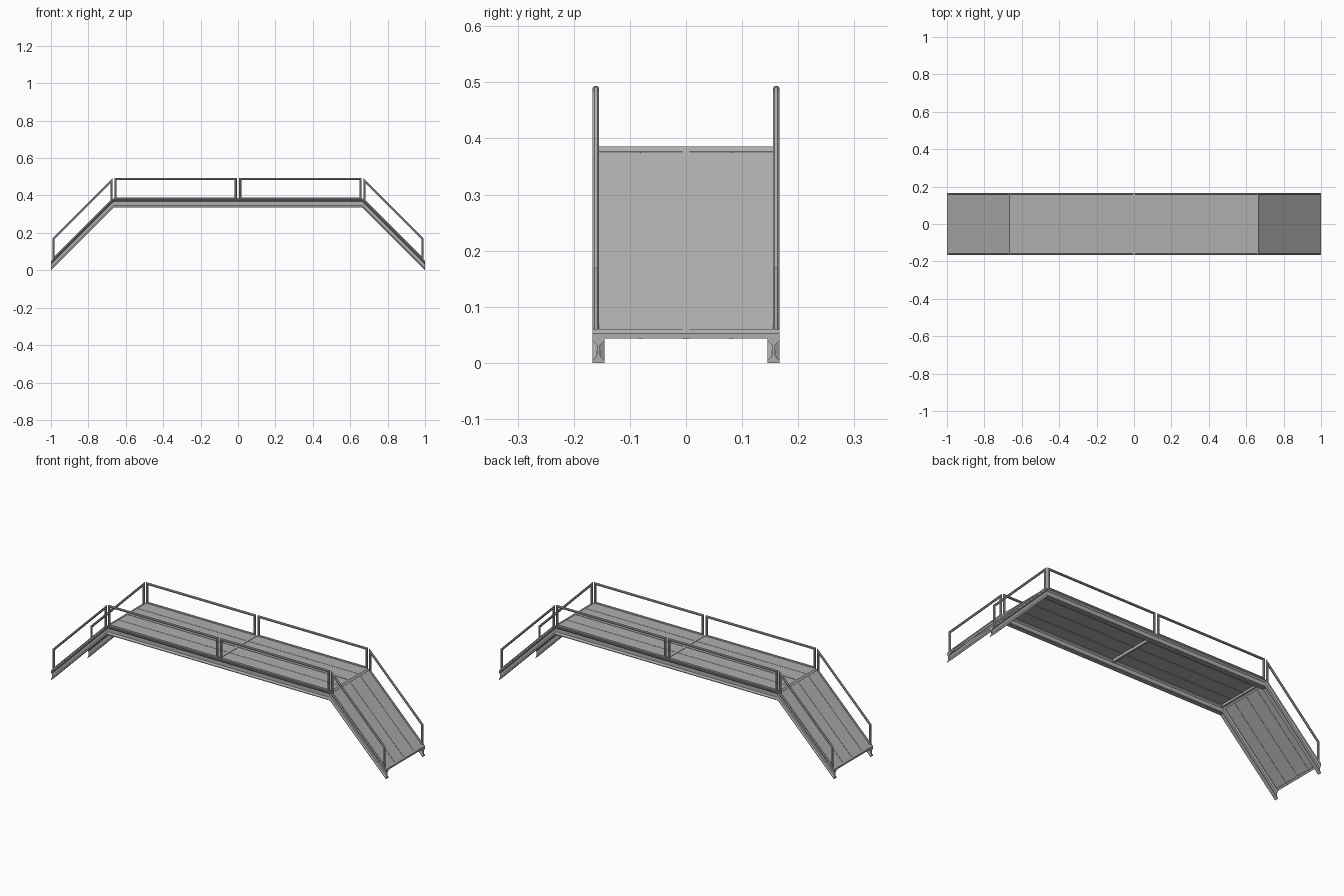
import bpy, bmesh, math
from mathutils import Vector

if "Cube" in bpy.data.objects:
    bpy.data.objects.remove(bpy.data.objects["Cube"])

BEND, RISE = 0.665, 0.335
PATH = [(-1, 0), (-BEND, RISE), (BEND, RISE), (1, 0)]   # bridge line in x, z

steel = bpy.data.materials.new("dark_steel")
steel.diffuse_color = (0.43, 0.43, 0.43, 1)
steel.use_nodes = True
steel.node_tree.nodes["Principled BSDF"].inputs["Base Color"].default_value = steel.diffuse_color


def finish(name, bm):
    bmesh.ops.recalc_face_normals(bm, faces=bm.faces)
    me = bpy.data.meshes.new(name)
    bm.to_mesh(me)
    bm.free()
    me.materials.append(steel)
    ob = bpy.data.objects.new(name, me)
    bpy.context.collection.objects.link(ob)
    return ob


def loft(name, rings, closed=False):
    bm = bmesh.new()
    vs = [[bm.verts.new(p) for p in r] for r in rings]
    n, m = len(vs[0]), len(vs)
    for i in range(m if closed else m - 1):
        a, b = vs[i], vs[(i + 1) % m]
        for j in range(n):
            k = (j + 1) % n
            bm.faces.new((a[j], a[k], b[k], b[j]))
    if not closed:
        bm.faces.new(vs[0])
        bm.faces.new(vs[-1])
    return finish(name, bm)


def along_bridge(name, profile):
    """Carry a y, z profile along ramp, deck and ramp."""
    return loft(name, [[(x, y, z + h) for y, z in profile] for x, h in PATH])


def rect(y0, y1, z0, z1):
    return [(y0, z0), (y1, z0), (y1, z1), (y0, z1)]


def across(name, profile, half):
    """Bar across the bridge from an x, z profile."""
    return loft(name, [[(x, y, z) for x, z in profile] for y in (-half, half)])


def rail_frame(name, corners, y, r=0.0062):
    """Closed four-corner tube frame with mitred corners."""
    rings = []
    pts = [Vector(c) for c in corners]
    for i, p in enumerate(pts):
        d0 = (p - pts[i - 1]).normalized()
        d1 = (pts[(i + 1) % len(pts)] - p).normalized()
        n0, n1 = Vector((-d0.y, d0.x)), Vector((-d1.y, d1.x))
        mitre = (n0 + n1) / (1 + n0.dot(n1))
        ring = []
        for k in range(8):
            a = math.pi / 8 + k * math.pi / 4
            q = p + mitre * (r * math.cos(a))
            ring.append((q.x, y + r * math.sin(a), q.y))
        rings.append(ring)
    return loft(name, rings, closed=True)


# Side girders: I section with tapered flanges
half_i = [(0.0105, 0), (0.0105, 0.004), (0.003, 0.012), (0.003, 0.032),
          (0.0105, 0.039), (0.0105, 0.044)]
for s, side in ((-1, "front"), (1, "back")):
    prof = [(s * 0.156 + y, z) for y, z in half_i]
    prof += [(s * 0.156 - y, z) for y, z in reversed(half_i)]
    along_bridge(side + "_girder", prof)

# Walking surface: four long planks with strips closing the seams
edges = [-0.157, -0.081, 0, 0.081, 0.157]
for i in range(4):
    along_bridge(f"deck_plank_{i + 1}",
                 rect(edges[i] + 0.001, edges[i + 1] - 0.001, 0.0445, 0.049))
for i, y in enumerate((-0.081, 0.081)):
    along_bridge(f"seam_stringer_{i + 1}", rect(y - 0.004, y + 0.004, 0.0425, 0.047))
along_bridge("centre_strip", rect(-0.006, 0.006, 0.0425, 0.051))

# Cross bars at the middle, the bends and the ramp feet
across("middle_cross_bar", [(-0.006, 0.365), (0.006, 0.365), (0.006, 0.386), (-0.006, 0.386)], 0.155)
for s, side in ((-1, "left"), (1, "right")):
    across(side + "_bend_bar", [(s * x, z) for x, z in
           ((0.657, 0.368), (0.665, 0.368), (0.673, 0.360), (0.673, 0.377),
            (0.666, 0.3855), (0.657, 0.3855))], 0.155)
    across(side + "_foot_bar", [(s * x, z) for x, z in
           ((0.992, 0.051), (1, 0.043), (1, 0.052), (0.992, 0.060))], 0.1665)

# Railings: flat and sloped tube frames, mirrored to all four corners
for sy, depth in ((-1, "front"), (1, "back")):
    for sx, side in ((-1, "left"), (1, "right")):
        y = sy * 0.1605
        flat = [(0.012, 0.384), (0.655, 0.384), (0.655, 0.488), (0.012, 0.488)]
        x0, x1 = 0.676, 0.987
        slope = [(x0, 1.048 - x0), (x1, 1.048 - x1), (x1, 1.154 - x1), (x0, 1.154 - x0)]
        for kind, pts in (("deck", flat), ("ramp", slope)):
            rail_frame(f"{depth}_{side}_{kind}_railing", [(sx * x, z) for x, z in pts], y)
